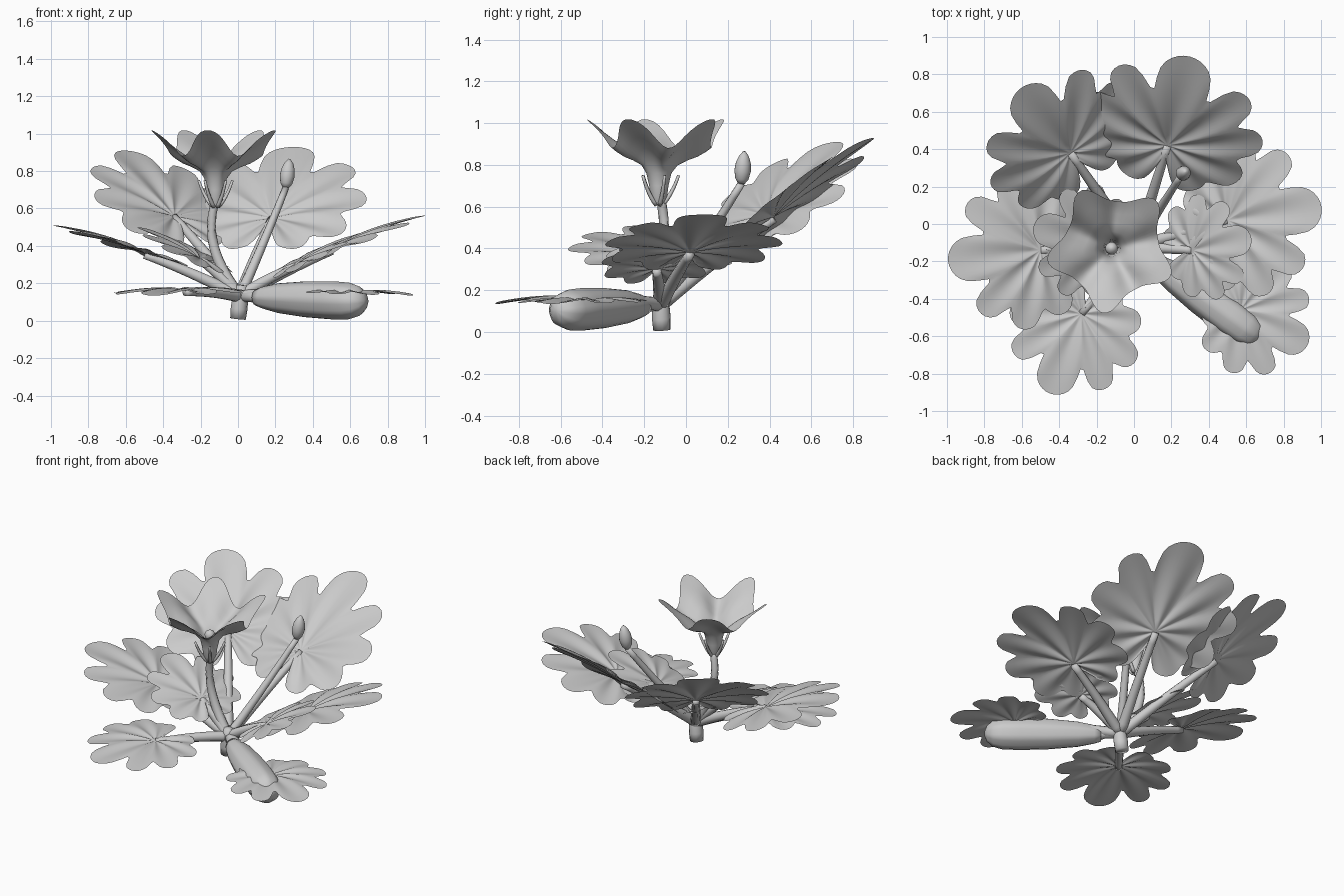
import bpy, bmesh, math
from mathutils import Vector

if "Cube" in bpy.data.objects:
    bpy.data.objects.remove(bpy.data.objects["Cube"])

mat = bpy.data.materials.new("pale grey")
mat.diffuse_color = (0.6, 0.6, 0.6, 1)
mat.use_nodes = True
mat.node_tree.nodes["Principled BSDF"].inputs["Base Color"].default_value = mat.diffuse_color


def finish(name, bm):
    me = bpy.data.meshes.new(name)
    bm.to_mesh(me)
    bm.free()
    me.materials.append(mat)
    for p in me.polygons:
        p.use_smooth = True
    ob = bpy.data.objects.new(name, me)
    bpy.context.collection.objects.link(ob)
    return ob


def skin(bm, rings, closed_ends=True):
    """Bridge a list of closed rings of points."""
    vs = [[bm.verts.new(p) for p in ring] for ring in rings]
    n = len(vs[0])
    for a, b in zip(vs, vs[1:]):
        for i in range(n):
            bm.faces.new((a[i], a[(i + 1) % n], b[(i + 1) % n], b[i]))
    if closed_ends:
        bm.faces.new(vs[0][::-1])
        bm.faces.new(vs[-1])
    return vs


def lathe(name, start, end, profile, sides=16, ribs=0, rib_depth=0):
    """Solid along start-end; profile holds (fraction, radius)."""
    start, end = Vector(start), Vector(end)
    axis = end - start
    rot = axis.to_track_quat('Z', 'Y')
    rings = []
    for t, r in profile:
        ring = []
        for i in range(sides):
            a = math.tau * i / sides
            rr = r * (1 + rib_depth * math.cos(ribs * a))
            ring.append(start + axis * t + rot @ Vector((rr * math.cos(a), rr * math.sin(a), 0)))
        rings.append(ring)
    bm = bmesh.new()
    skin(bm, rings)
    return finish(name, bm)


def stalk(name, points, r0, r1, sides=10, steps=10):
    """Tapered tube along a quadratic curve through start, control and end."""
    a, b, c = (Vector(p) for p in points)
    rings = []
    for k in range(steps + 1):
        t = k / steps
        p = a * (1 - t) ** 2 + b * 2 * t * (1 - t) + c * t * t
        rot = ((b - a) * (1 - t) + (c - b) * t).to_track_quat('Z', 'Y')
        r = r0 + (r1 - r0) * t
        rings.append([p + rot @ Vector((r * math.cos(math.tau * i / sides),
                                        r * math.sin(math.tau * i / sides), 0))
                      for i in range(sides)])
    bm = bmesh.new()
    skin(bm, rings)
    return finish(name, bm)


# lobes on one half of a leaf: angle from the midrib, reach, roundness
LOBES = [(0, 1.0, .24), (38, .92, .17), (69, .84, .165), (103, .70, .16), (140, .52, .16)]


def leaf_radius(deg):
    deg = abs(deg)
    r = .12 + .48 * min(1, (180 - deg) / 75)
    for ang, reach, rho in LOBES:
        phi = math.radians(deg - ang)
        d = reach - rho
        s = rho * rho - (d * math.sin(phi)) ** 2
        if s > 0 and math.cos(phi) > 0:
            r = max(r, d * math.cos(phi) + math.sqrt(s))
    return r


def leaf_fold(deg):
    """0 on a vein, 1 between two veins."""
    near = min(abs(abs(deg) - l[0]) for l in LOBES)
    return math.sin(math.pi / 2 * min(1, near / 18)) ** 2


def leaf(name, attach, azimuth, tilt, size):
    bm = bmesh.new()
    segs, rows = 120, 8
    az, ti = math.radians(azimuth), math.radians(tilt)
    fwd = Vector((math.cos(az) * math.cos(ti), math.sin(az) * math.cos(ti), math.sin(ti)))
    side = Vector((math.sin(az), -math.cos(az), 0))
    up = side.cross(fwd)
    base = Vector(attach)
    outline = [leaf_radius(360 * i / segs - 180) for i in range(segs)]
    outline = [(outline[i - 1] + 2 * outline[i] + outline[(i + 1) % segs]) / 4 for i in range(segs)]
    rings = []
    for k in range(1, rows + 1):
        t = k / rows
        ring = []
        for i in range(segs):
            deg = 360 * i / segs - 180
            a = math.radians(deg)
            r = outline[i] * t
            h = .06 * r - .10 * r * r + .03 * leaf_fold(deg) * math.sin(math.pi * t * .8)
            ring.append(base + size * (fwd * r * math.cos(a) + side * r * math.sin(a) + up * h))
        rings.append(ring)
    inner = skin(bm, rings, False)[0]
    hub = bm.verts.new(base)
    for i in range(segs):
        bm.faces.new((hub, inner[(i + 1) % segs], inner[i]))
    bmesh.ops.recalc_face_normals(bm, faces=bm.faces[:])
    return finish(name, bm)


CROWN = Vector((0.01, -0.12, 0.13))

# leaves with their stalks: attachment, azimuth, tilt, size
LEAVES = {
    "back_right": ((.18, .42, .55), 76, 40, .62),
    "back_left": ((-.34, .38, .56), 128, 41, .56),
    "left": ((-.50, -.14, .36), 187, 19, .52),
    "right": ((.50, .02, .38), 8, 22, .54),
    "inner_left": ((-.20, -.11, .33), 163, 28, .39),
    "inner_right": ((.31, -.14, .30), 12, 28, .36),
    "low_left": ((-.28, -.48, .16), 248, -1, .46),
    "low_right": ((.57, -.46, .15), -28, 0, .405),
}
for key, (att, az, tilt, size) in LEAVES.items():
    leaf(key + "_leaf", att, az, tilt, size)
    end = Vector(att) - Vector((0, 0, .008))
    mid = (CROWN + end) / 2 + Vector((0, 0, .02))
    stalk(key + "_stalk", (CROWN, mid, end), .034, .022)

# stump at the ground
lathe("stump", (0, -.115, .01), (.02, -.125, .19), [(0, .042), (.3, .045), (.7, .042), (1, .03)], 12)

# fruit lying on the ground, with its neck
lathe("fruit", (.10, -.20, .125), (.68, -.62, .102),
      [(0, .045), (.06, .058), (.2, .078), (.45, .094), (.7, .1), (.85, .096),
       (.93, .08), (.98, .048), (1, .012)], 32, 8, .02)
lathe("fruit_neck", (.01, -.12, .13), (.13, -.22, .125), [(0, .03), (.6, .03), (1, .048)], 10)

# flower stem with a bend
stalk("flower_stem", (CROWN, (-.20, -.08, .40), (-.12, -.12, .64)), .032, .022, steps=14)

# flower cup with five pointed petals
FX, FY = -.12, -.13
bm = bmesh.new()
rows = [(.61, .022, 0), (.65, .04, 0), (.70, .046, 0), (.76, .06, 0), (.81, .092, .03),
        (.85, .145, .07), (.885, .205, .11), (.92, .255, .14), (.95, .292, .165)]
rings = []
for z, r, wave in rows:
    ring = []
    for i in range(80):
        a = math.tau * i / 80
        c = math.cos(5 * (a - math.radians(47)))
        rr = r * (1 + wave * (c + .2 * math.cos(10 * (a - math.radians(47)))))
        ring.append((FX + rr * math.cos(a), FY + rr * math.sin(a), z + wave * .42 * c))
    rings.append(ring)
skin(bm, rings, False)
finish("flower_petals", bm)

# sepals around the flower base
for k in range(5):
    a = math.tau * k / 5 + .3
    d = Vector((math.cos(a), math.sin(a), 0))
    o = Vector((FX, FY, .61))
    stalk("sepal", (o + d * .015, o + d * .06 + Vector((0, 0, .04)), o + d * .095 + Vector((0, 0, .14))),
          .012, .007, 8, 6)

# pistil inside the flower
lathe("pistil", (FX, FY, .65), (FX, FY, .82),
      [(0, .014), (.6, .014), (.68, .028), (.82, .034), (.94, .024), (1, .006)], 14)

# closed flower bud on a tall stem
TOP = Vector((.255, .265, .71))
stalk("bud_stem", (CROWN, (CROWN + TOP) / 2 + Vector((0, 0, -.02)), TOP), .028, .018)
lathe("bud", TOP, (.275, .28, .865),
      [(0, .016), (.15, .032), (.4, .04), (.65, .036), (.85, .024), (1, .006)], 16)
